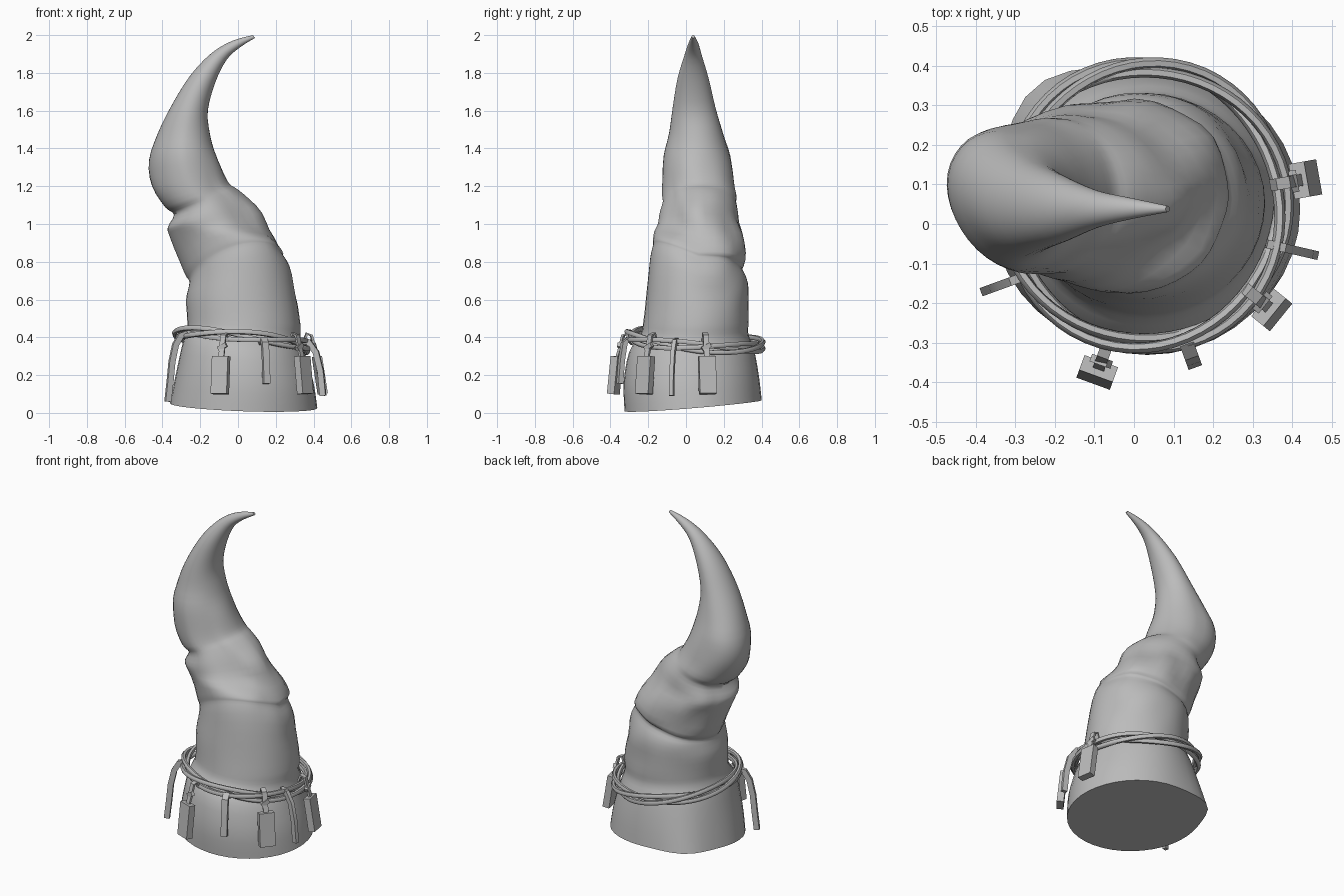
import bpy
import bmesh
from math import sin, cos, pi, radians, exp
from mathutils import Vector, Matrix, noise

default = bpy.data.objects.get("Cube")
if default:
    bpy.data.objects.remove(default, do_unlink=True)

# One plain grey for everything
GREY = (0.5, 0.5, 0.5, 1)
grey = bpy.data.materials.new("plain_grey")
grey.use_nodes = True
grey.diffuse_color = GREY
grey.node_tree.nodes["Principled BSDF"].inputs["Base Color"].default_value = GREY


def finish(obj, angle=None):
    """Give the object its material and, if wanted, smooth shading."""
    obj.data.materials.append(grey)
    if angle is not None:
        bpy.ops.object.select_all(action='DESELECT')
        obj.select_set(True)
        bpy.context.view_layer.objects.active = obj
        bpy.ops.object.shade_smooth_by_angle(angle=radians(angle))
    return obj


def mesh_object(name, bm, angle=None):
    bmesh.ops.recalc_face_normals(bm, faces=bm.faces[:])
    mesh = bpy.data.meshes.new(name)
    bm.to_mesh(mesh)
    bm.free()
    obj = bpy.data.objects.new(name, mesh)
    bpy.context.collection.objects.link(obj)
    return finish(obj, angle)


def loft(bm, rings):
    """Skin a list of vertex rings and close both ends."""
    for low, high in zip(rings, rings[1:]):
        n = len(low)
        for i in range(n):
            j = (i + 1) % n
            bm.faces.new((low[i], low[j], high[j], high[i]))
    bm.faces.new(rings[0][::-1])
    bm.faces.new(rings[-1])


# Hat sections: low-x point (x, z), high-x point (x, z), front y, back y
SECTIONS = [
    (-.36, .05, .42, .025, -.325, .40),
    (-.33, .20, .40, .16, -.33, .385),
    (-.295, .36, .36, .30, -.30, .36),
    (-.27, .44, .33, .39, -.24, .33),
    (-.27, .50, .33, .47, -.225, .33),
    (-.275, .60, .305, .62, -.21, .33),
    (-.262, .67, .275, .76, -.19, .32),
    (-.262, .70, .25, .83, -.175, .30),
    (-.285, .74, .245, .86, -.175, .32),
    (-.35, .92, .17, .97, -.16, .31),
    (-.37, .98, .11, 1.1, -.15, .28),
    (-.338, 1.05, .0, 1.18, -.13, .255),
    (-.385, 1.09, -.05, 1.21, -.135, .26),
    (-.455, 1.2, -.08, 1.27, -.13, .25),
    (-.47, 1.34, -.125, 1.38, -.12, .23),
    (-.425, 1.48, -.15, 1.48, -.09, .195),
    (-.345, 1.64, -.16, 1.6, -.07, .155),
    (-.25, 1.79, -.12, 1.75, -.045, .12),
    (-.14, 1.905, -.06, 1.87, -.01, .085),
    (-.03, 1.97, .01, 1.935, .012, .066),
    (.08, 2, .09, 1.985, .03, .046),
]


def spline(a, b, c, d, t):
    return b + .5 * t * (c - a + t * (2 * a - 5 * b + 4 * c - d + t * (3 * (b - c) + d - a)))


def smooth_sections(rows, steps):
    last = len(rows) - 1
    for i in range(last):
        four = [rows[max(0, min(last, i + k))] for k in (-1, 0, 1, 2)]
        for s in range(steps):
            yield [spline(*v, s / steps) for v in zip(*four)]
    yield rows[-1]


def bell(value, centre, width):
    return exp(-((value - centre) / width) ** 2)


def hat_ring(bm, section, sides=40):
    xl, zl, xr, zr, front, back = section
    mid = Vector(((xl + xr) / 2, (front + back) / 2, (zl + zr) / 2))
    ring = []
    for i in range(sides):
        a = 2 * pi * i / sides
        arm = Vector(((xr - xl) / 2 * cos(a), (back - front) / 2 * sin(a), (zr - zl) / 2 * cos(a)))
        p = mid + arm
        z = p.z
        # creased cloth, strongest in the folded middle
        crease = noise.noise(Vector((p.x * 6, p.y * 6, z * 7)))
        p += arm * crease * bell(z, 1, .35) * (.12 if cos(a) + sin(a) > 0 else .04)
        # the middle is flattened on its front corner, the horn swells to the back
        p -= arm * .19 * bell(a, radians(312), .6) * bell(z, 1.07, .17)
        p.y += .042 * max(0, -cos(a)) * bell(z, 1.32, .19)
        # the lower fold arches up across the front
        p.z += .12 * bell(z, .78, .15) * max(0, -sin(a))
        # the brim bulges at the back corner and its hem rises to the back
        brim = max(0, 1 - z / .4)
        p += arm * brim * .13 * bell(a, 2.25, .35)
        p.z = max(p.z + brim * .032 * sin(a), 0)
        ring.append(bm.verts.new(p))
    return ring


bm = bmesh.new()
loft(bm, [hat_ring(bm, s) for s in smooth_sections(SECTIONS, 3)])
mesh_object("hat_body", bm, 50)


# Loosely twisted cord band
def cord(name, phase, turns, lift, swell):
    curve = bpy.data.curves.new(name, 'CURVE')
    curve.dimensions = '3D'
    curve.bevel_depth = .014
    curve.bevel_resolution = 1
    line = curve.splines.new('POLY')
    count = 60
    line.points.add(count - 1)
    line.use_cyclic_u = True
    for i, point in enumerate(line.points):
        a = 2 * pi * i / count
        twist = turns * a + phase
        out = swell * cos(twist)
        x = .027 + (.348 + out) * cos(a)
        y = .047 + (.352 + out) * sin(a)
        z = .383 - .1 * (x - .03) - .07 * (y - .05) + lift * sin(twist)
        point.co = (x, y, z, 1)
    temp = bpy.data.objects.new(name, curve)
    bpy.context.collection.objects.link(temp)
    mesh = bpy.data.meshes.new_from_object(temp.evaluated_get(bpy.context.evaluated_depsgraph_get()))
    bpy.data.objects.remove(temp, do_unlink=True)
    obj = bpy.data.objects.new(name, mesh)
    bpy.context.collection.objects.link(obj)
    obj.data.materials.clear()
    finish(obj, 60)


for k in range(3):
    cord("band_cord_%d" % (k + 1), k * 2 * pi / 3, 2, .024, .015)


# Strips that follow a path of (outward, height) points
def ribbon(name, base, heading, path, width, thick):
    a = radians(heading)
    out, side = Vector((cos(a), sin(a), 0)), Vector((-sin(a), cos(a), 0))
    pts = [Vector((base[0], base[1], 0)) + out * r + Vector((0, 0, z)) for r, z in path]
    bm = bmesh.new()
    rings = []
    for i, p in enumerate(pts):
        along = (pts[min(i + 1, len(pts) - 1)] - pts[max(i - 1, 0)]).normalized()
        normal = along.cross(side)
        corners = [(-1, -1), (1, -1), (1, 1), (-1, 1)]
        rings.append([bm.verts.new(p + side * u * width / 2 + normal * v * thick / 2)
                      for u, v in corners])
    loft(bm, rings)
    mesh_object(name, bm, 30)


ribbon("front_strip", (.125, -.28), -70,
       [(0, .37), (.025, .39), (.05, .37), (.065, .28), (.075, .155)], .036, .026)
ribbon("left_strip", (.335, -.05), -13,
       [(0, .38), (.04, .375), (.08, .32), (.105, .22), (.118, .09)], .022, .032)
ribbon("right_strip", (-.27, -.13), 200,
       [(0, .42), (.035, .41), (.065, .36), (.085, .27), (.095, .17), (.108, .06)], .022, .032)


# Hanging block tags that swing outward, each tied on with a strap and a knot
def tag(name, x, y, heading, swing):
    turn = Matrix.Rotation(radians(heading), 4, 'Z')
    place = Matrix.Translation((x, y, .2)) @ turn @ Matrix.Rotation(-radians(swing), 4, 'Y')
    bm = bmesh.new()
    bmesh.ops.create_cube(bm, size=1, matrix=place @ Matrix.Diagonal((.04, .09, .2, 1)))
    mesh_object(name + "_block", bm)
    ribbon(name + "_strap", (x, y), heading,
           [(-.085, .38), (-.07, .42), (-.045, .41), (-.03, .35), (-.01, .285)], .03, .012)
    knot = Matrix.Translation((x, y, .35)) @ turn @ Matrix.Translation((-.03, 0, 0))
    bm = bmesh.new()
    bmesh.ops.create_cube(bm, size=1, matrix=knot @ Matrix.Rotation(.5, 4, 'X')
                          @ Matrix.Diagonal((.02, .05, .025, 1)))
    mesh_object(name + "_knot", bm)


tag("front_tag", -.093, -.375, -110, 6)
tag("corner_tag", .348, -.217, -39, 6)
tag("side_tag", .433, .113, 10, 9)
